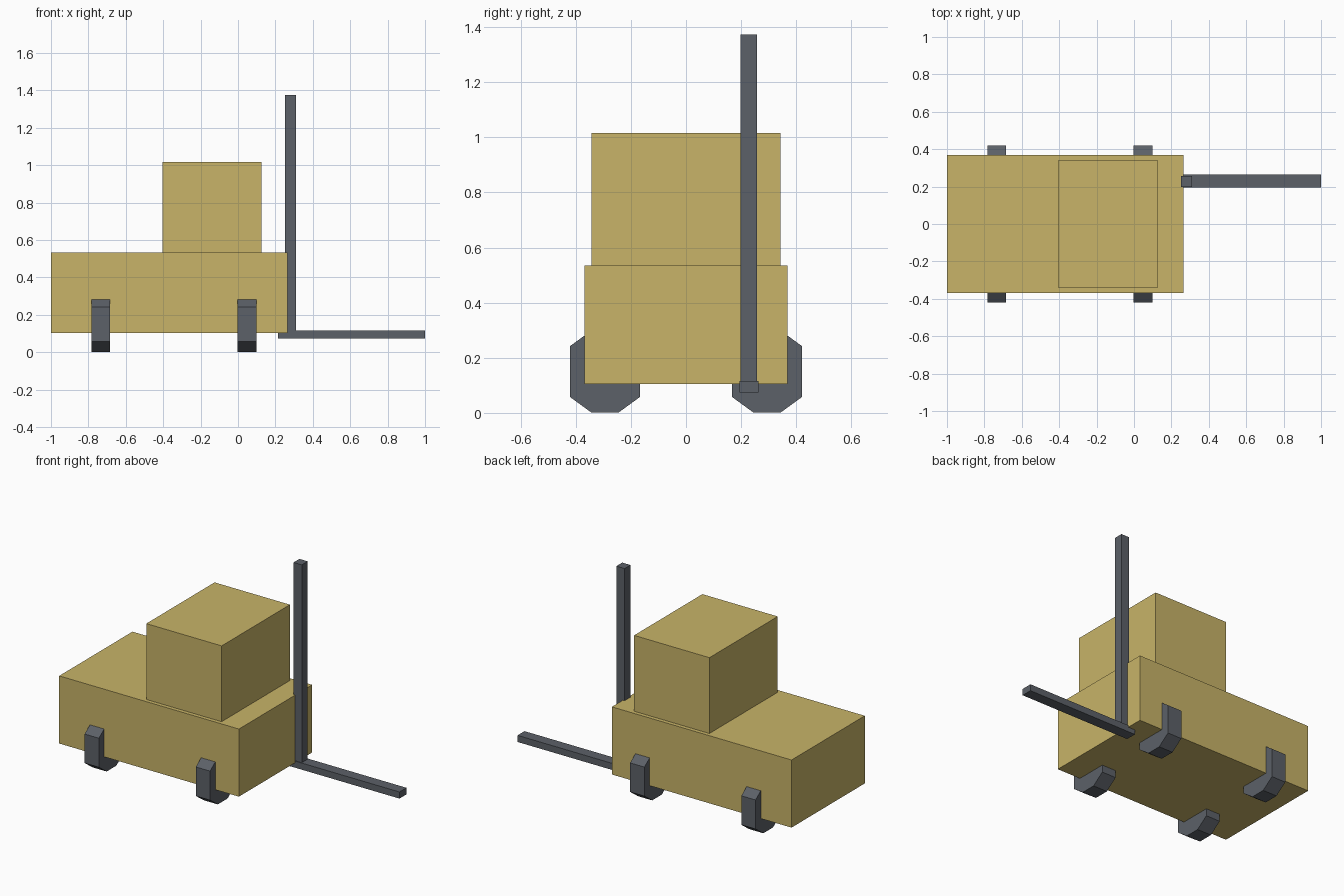
import bpy
import math

if "Cube" in bpy.data.objects:
    bpy.data.objects.remove(bpy.data.objects["Cube"])


def material(name, rgb):
    m = bpy.data.materials.new(name)
    m.diffuse_color = (*rgb, 1.0)
    m.use_nodes = True
    m.node_tree.nodes["Principled BSDF"].inputs["Base Color"].default_value = m.diffuse_color
    return m


yellow = material("dull yellow", (0.578, 0.456, 0.138))
grey = material("dark grey", (0.107, 0.119, 0.138))


def finish(obj, name, mat):
    obj.name = name
    obj.data.materials.append(mat)
    return obj


def box(name, x, y, z, mat):
    # axis-aligned box from its (min, max) ranges
    centre = [(a + b) / 2 for a, b in (x, y, z)]
    bpy.ops.mesh.primitive_cube_add(size=1, location=centre)
    obj = bpy.context.object
    obj.scale = [b - a for a, b in (x, y, z)]
    bpy.ops.object.transform_apply(location=False, rotation=False, scale=True)
    return finish(obj, name, mat)


def wheel(name, x, y):
    # ten-sided wheel, axle along x, a flat side on the ground
    bpy.ops.mesh.primitive_cylinder_add(vertices=10, radius=0.157, depth=0.1)
    obj = bpy.context.object
    for v in obj.data.vertices:
        r = math.hypot(v.co.x, v.co.y)
        a = round(math.atan2(v.co.y, v.co.x) / (math.pi / 5) - 0.5 + 0.5) * math.pi / 5
        v.co = (v.co.z, r * math.cos(a), r * math.sin(a))
    obj.location = (x, y, 0.15)
    return finish(obj, name, grey)


# body and cab
box("body", (-1.0, 0.264), (-0.368, 0.368), (0.104, 0.534), yellow)
box("cab", (-0.405, 0.125), (-0.343, 0.343), (0.534, 1.016), yellow)

# lifting mast and single fork on one side
box("mast", (0.252, 0.31), (0.198, 0.257), (0.1, 1.374), grey)
box("fork", (0.215, 1.0), (0.194, 0.264), (0.074, 0.116), grey)

# four wheels, partly sunk into the body
for end, x in (("rear", -0.734), ("front", 0.048)):
    for side, y in (("right", -0.294), ("left", 0.294)):
        wheel(f"{end}_{side}_wheel", x, y)
